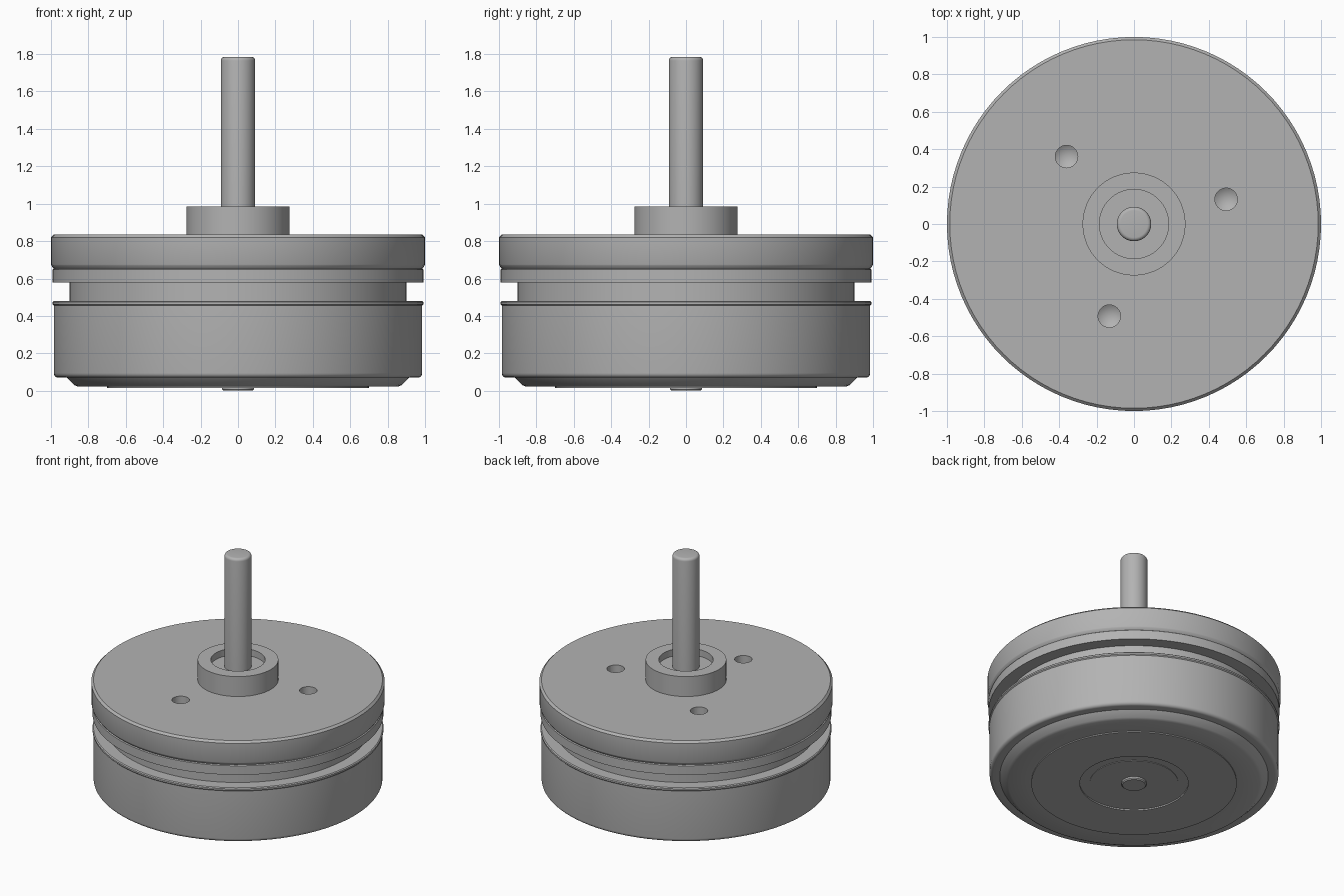
import bpy, bmesh, math
from mathutils import Matrix, Vector

cube = bpy.data.objects.get("Cube")
if cube:
    bpy.data.objects.remove(cube, do_unlink=True)

SEGMENTS = 96
steel = bpy.data.materials.new("grey_steel")
steel.use_nodes = True
colour = (0.45, 0.45, 0.45, 1)
steel.diffuse_color = colour
steel.node_tree.nodes["Principled BSDF"].inputs["Base Color"].default_value = colour


def lathe(name, profile, segments=SEGMENTS):
    """Spin a (radius, height) profile about z; it starts and ends on the axis."""
    bm = bmesh.new()
    verts = [bm.verts.new((r, 0, z)) for r, z in profile]
    edges = [bm.edges.new(pair) for pair in zip(verts, verts[1:])]
    bmesh.ops.spin(bm, geom=verts + edges, cent=(0, 0, 0), axis=(0, 0, 1),
                   angle=math.tau, steps=segments)
    bmesh.ops.remove_doubles(bm, verts=bm.verts, dist=1e-5)
    bmesh.ops.recalc_face_normals(bm, faces=bm.faces)
    mesh = bpy.data.meshes.new(name)
    bm.to_mesh(mesh)
    bm.free()
    mesh.materials.append(steel)
    obj = bpy.data.objects.new(name, mesh)
    bpy.context.collection.objects.link(obj)
    return obj


def arc(r, z, radius, start, end, steps=5):
    """Points of a fillet centred on (r, z), angles in degrees."""
    angles = [math.radians(start + (end - start) * i / steps) for i in range(steps + 1)]
    return [(r + radius * math.cos(a), z + radius * math.sin(a)) for a in angles]


# Rotating bell with a rounded foot, chamfered base and stepped end cap
bell = lathe("bell", [(0, 0.02), (0.30, 0.02), (0.30, 0.024), (0.37, 0.024), (0.37, 0.014),
                      (0.70, 0.014), (0.70, 0.022), (0.855, 0.022), (0.875, 0.03),
                      (0.915, 0.07)]
             + arc(0.96, 0.095, 0.025, -90, 0)
             + [(0.985, 0.455), (0.992, 0.462), (0.992, 0.474), (0.985, 0.48), (0, 0.48)])

# Stator core seen in the open gap
core = lathe("stator_core", [(0, 0.47), (0.9, 0.47), (0.9, 0.59), (0, 0.59)])

# Lower rim of the mounting plate
rim = lathe("lower_rim", [(0, 0.58), (0.992, 0.58), (0.992, 0.648), (0.982, 0.655), (0, 0.655)])

# Mounting plate
plate = lathe("mounting_plate", [(0, 0.65), (0.982, 0.65), (0.99, 0.658), (0.998, 0.67),
                                 (1.0, 0.675), (1.0, 0.82), (0.985, 0.835), (0, 0.835)])

# Bearing boss with a sunken seat
boss = lathe("bearing_boss", [(0, 0.825), (0.275, 0.825), (0.275, 0.985), (0.185, 0.985),
                              (0.185, 0.935), (0, 0.935)])

# Shaft and its lower end
shaft = lathe("shaft", [(0, 0.9), (0.092, 0.9), (0.092, 1.765)]
              + arc(0.072, 1.765, 0.02, 0, 90) + [(0, 1.785)], 48)
shaft_end = lathe("shaft_end", [(0, 0), (0.078, 0), (0.085, 0.007), (0.085, 0.03), (0, 0.03)], 48)

# Three drilled mounting holes with conical bottoms
for i, angle in enumerate((15, 135, 255)):
    drill = lathe(f"drill_cutter_{i + 1}", [(0, 0.69), (0.06, 0.73), (0.06, 0.9), (0, 0.9)], 32)
    offset = Matrix.Rotation(math.radians(angle), 3, "Z") @ Vector((0.51, 0, 0))
    drill.data.transform(Matrix.Translation(offset))
    drill.hide_render = True
    cut = plate.modifiers.new("mounting_hole", "BOOLEAN")
    cut.operation = "DIFFERENCE"
    cut.solver = "EXACT"
    cut.object = drill
    bpy.context.view_layer.objects.active = plate
    bpy.ops.object.modifier_apply(modifier=cut.name)
    bpy.data.objects.remove(drill, do_unlink=True)

# Smooth round walls, sharp rims
for obj in (bell, core, rim, plate, boss, shaft, shaft_end):
    bpy.ops.object.select_all(action="DESELECT")
    obj.select_set(True)
    bpy.context.view_layer.objects.active = obj
    bpy.ops.object.shade_smooth_by_angle(angle=math.radians(30))
